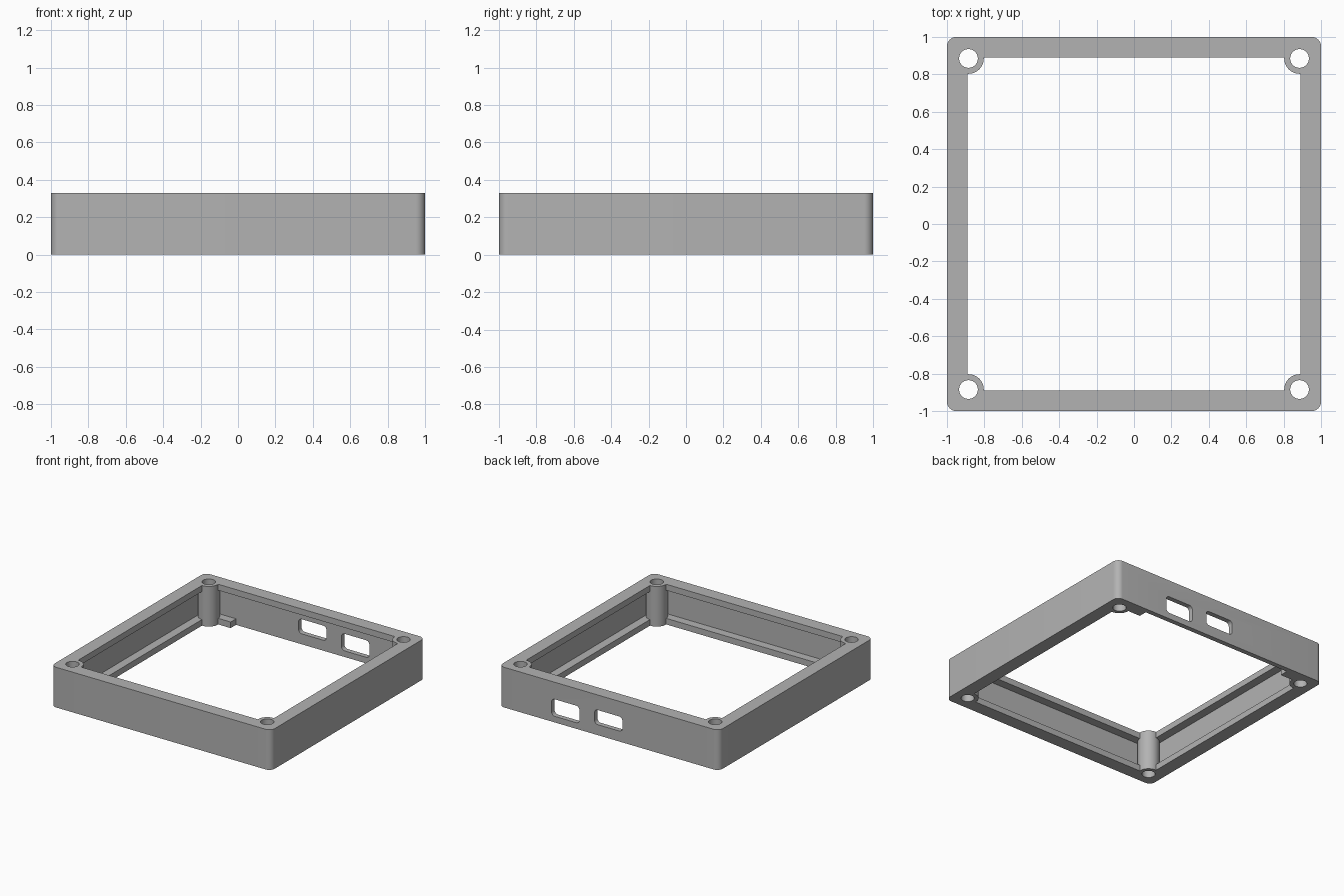
import bpy, bmesh, math
from mathutils import Matrix

cube = bpy.data.objects.get("Cube")
if cube:
    bpy.data.objects.remove(cube, do_unlink=True)

HEIGHT = 0.33
OPENING = 0.89      # half-width inside the lips
WALL = 0.96         # half-width inside the thin wall
LIP = 0.05
BOSS = 0.885

grey = bpy.data.materials.new("plain grey")
grey.use_nodes = True
colour = (0.45, 0.45, 0.45, 1)
grey.diffuse_color = colour
grey.node_tree.nodes["Principled BSDF"].inputs["Base Color"].default_value = colour


def prism(name, half_w, half_d, z0, z1, radius=0, steps=8):
    """Upright block with rounded corners; radius == half size makes a cylinder."""
    outline = []
    for quarter, (sx, sy) in enumerate([(1, 1), (-1, 1), (-1, -1), (1, -1)]):
        cx, cy = sx * (half_w - radius), sy * (half_d - radius)
        count = steps if radius else 0
        for i in range(count + 1):
            a = (quarter + (i / count if count else 0)) * math.pi / 2
            outline.append((cx + radius * math.cos(a), cy + radius * math.sin(a), z0))
    bm = bmesh.new()
    face = bm.faces.new([bm.verts.new(p) for p in outline])
    bmesh.ops.remove_doubles(bm, verts=bm.verts, dist=1e-5)
    top = bmesh.ops.extrude_face_region(bm, geom=list(bm.faces))["geom"]
    bmesh.ops.translate(bm, vec=(0, 0, z1 - z0),
                        verts=[g for g in top if isinstance(g, bmesh.types.BMVert)])
    bmesh.ops.recalc_face_normals(bm, faces=bm.faces)
    mesh = bpy.data.meshes.new(name)
    bm.to_mesh(mesh)
    bm.free()
    mesh.materials.append(grey)
    obj = bpy.data.objects.new(name, mesh)
    bpy.context.collection.objects.link(obj)
    return obj


def combine(target, tool, operation):
    """Apply a boolean and discard the tool."""
    mod = target.modifiers.new(operation.lower(), "BOOLEAN")
    mod.object, mod.operation, mod.solver = tool, operation, "EXACT"
    bpy.context.view_layer.objects.active = target
    bpy.ops.object.modifier_apply(modifier=mod.name)
    bpy.data.objects.remove(tool, do_unlink=True)


# Outer shell with the through opening and the recess between the lips
frame = prism("enclosure_frame", 1, 1, 0, HEIGHT, 0.05)
combine(frame, prism("opening_cutter", OPENING, OPENING, -0.1, 0.5), "DIFFERENCE")
combine(frame, prism("recess_cutter", WALL, WALL, LIP, HEIGHT - LIP), "DIFFERENCE")

# Gap in the bottom lip along the back wall
gap = prism("lip_gap_cutter", 0.69, 0.1, -0.1, 0.1)
gap.data.transform(Matrix.Translation((0, WALL - 0.1, 0)))
combine(frame, gap, "DIFFERENCE")

# Rounded port windows through the back wall: centre x, centre z, half height
for x, z, half in [(0.395, 0.12, 0.07), (0.005, 0.146, 0.06)]:
    port = prism("port_cutter", 0.127, half, -0.1, 0.1, 0.03)
    port.data.transform(Matrix.Translation((x, 1, z)) @ Matrix.Rotation(math.pi / 2, 4, "X"))
    combine(frame, port, "DIFFERENCE")

# Corner screw bosses and their through holes
for radius, z0, z1, operation in [(0.082, 0, HEIGHT, "UNION"), (0.05, -0.1, 0.5, "DIFFERENCE")]:
    for sx in (-1, 1):
        for sy in (-1, 1):
            post = prism("screw_boss", radius, radius, z0, z1, radius, 10)
            post.data.transform(Matrix.Translation((sx * BOSS, sy * BOSS, 0)))
            combine(frame, post, operation)

# Smooth round surfaces, keep sharp edges
bpy.ops.object.select_all(action="DESELECT")
frame.select_set(True)
bpy.context.view_layer.objects.active = frame
bpy.ops.object.shade_smooth_by_angle(angle=math.radians(30))
